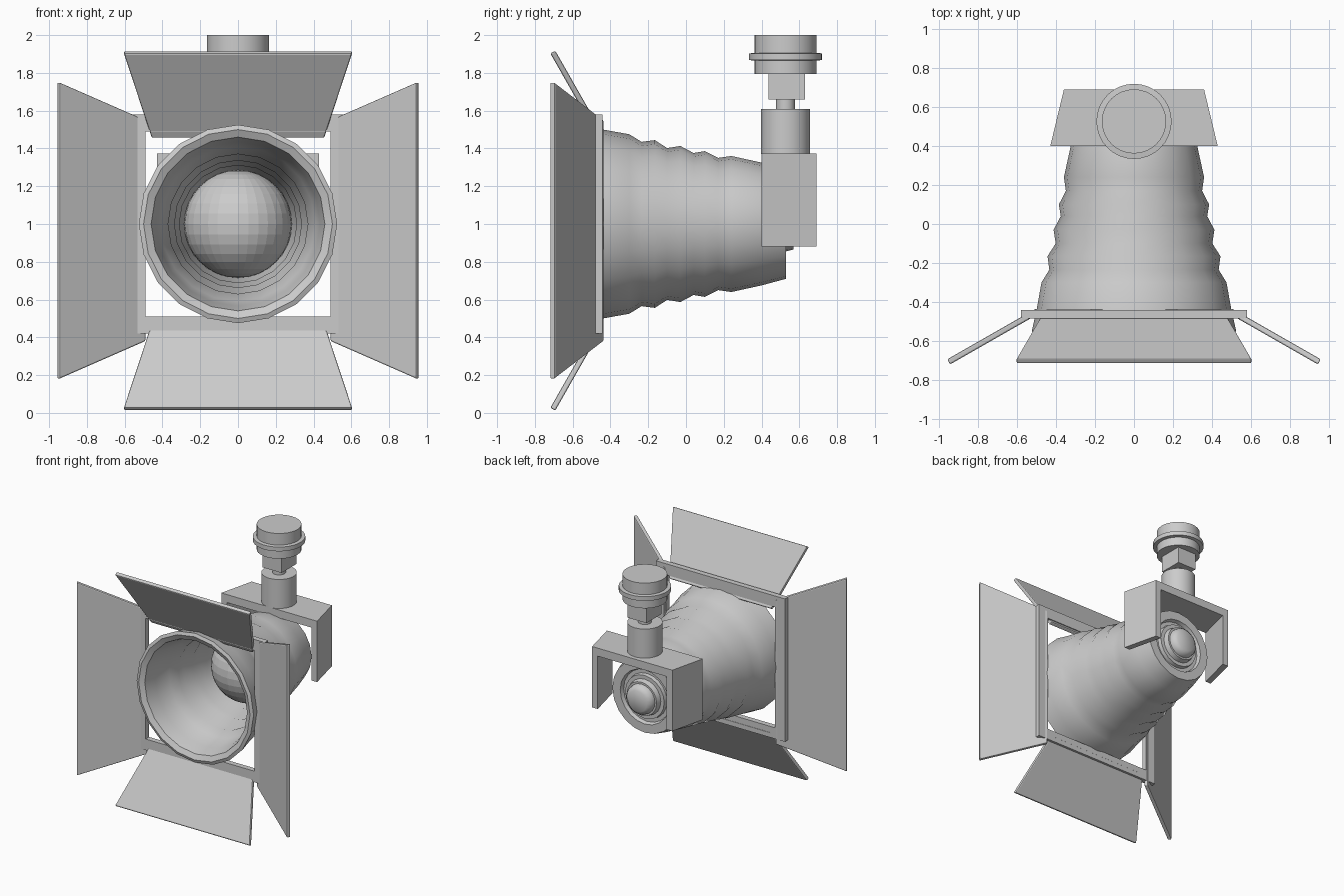
import bpy, bmesh, math
from mathutils import Vector

if "Cube" in bpy.data.objects:
    bpy.data.objects.remove(bpy.data.objects["Cube"])


def finish(name, bm, smooth=None):
    bmesh.ops.recalc_face_normals(bm, faces=bm.faces)
    me = bpy.data.meshes.new(name)
    bm.to_mesh(me)
    bm.free()
    ob = bpy.data.objects.new(name, me)
    bpy.context.collection.objects.link(ob)
    if smooth:
        bpy.ops.object.select_all(action='DESELECT')
        ob.select_set(True)
        bpy.context.view_layer.objects.active = ob
        bpy.ops.object.shade_smooth_by_angle(angle=math.radians(smooth))
    return ob


def lathe(name, profile, sides, place, closed=False, smooth=40):
    """Revolve (radius, position) points; place(a, b, t) maps them into space."""
    bm = bmesh.new()
    rings = []
    for r, t in profile:
        if r == 0:
            rings.append([bm.verts.new(place(0, 0, t))] * sides)
        else:
            rings.append([bm.verts.new(place(r * math.sin(2 * math.pi * i / sides),
                                             r * math.cos(2 * math.pi * i / sides), t))
                          for i in range(sides)])
    pairs = list(zip(rings, rings[1:]))
    if closed:
        pairs.append((rings[-1], rings[0]))
    for a, b in pairs:
        for i in range(sides):
            j = (i + 1) % sides
            bm.faces.new(list(dict.fromkeys((a[i], a[j], b[j], b[i]))))
    return finish(name, bm, smooth)


def prism(name, points, offset):
    """Polygon extruded along an offset vector."""
    bm = bmesh.new()
    off = Vector(offset)
    a = [bm.verts.new(Vector(p) - off / 2) for p in points]
    b = [bm.verts.new(Vector(p) + off / 2) for p in points]
    bm.faces.new(a)
    bm.faces.new(b)
    for i in range(len(a)):
        j = (i + 1) % len(a)
        bm.faces.new((a[i], a[j], b[j], b[i]))
    return finish(name, bm)


def bevel(ob, width):
    m = ob.modifiers.new("edge", 'BEVEL')
    m.width = width
    m.segments = 2


def box(name, x, y, z):
    return prism(name, [(x[0], y[0], z[0]), (x[1], y[0], z[0]), (x[1], y[1], z[0]), (x[0], y[1], z[0])],
                 (0, 0, z[1] - z[0])), z


def along_y(a, b, t):
    return (a, t, 1 + b)


def on_stem(a, b, t):
    return (a, 0.527 + b, t)


# corrugated lamp housing: outer shell, stepped back cap, inner shell
outer = [(0.50, -0.56), (0.525, -0.55), (0.50, -0.44), (0.475, -0.30), (0.435, -0.235),
         (0.444, -0.165), (0.402, -0.10), (0.413, -0.03), (0.376, 0.04), (0.386, 0.10),
         (0.35, 0.17), (0.36, 0.24), (0.325, 0.40), (0.29, 0.53)]
back = [(0.22, 0.53), (0.21, 0.50), (0.18, 0.50), (0.175, 0.53), (0.145, 0.53),
        (0.135, 0.57), (0.12, 0.57), (0.115, 0.60), (0.085, 0.625), (0, 0.625)]
inner = [(0, 0.47)] + [(r - 0.065, y) for r, y in reversed(outer[2:-1])] + [(0.46, -0.54)]
lathe("lamp_housing", outer + back, 20, along_y, smooth=45)
lathe("reflector", inner + [outer[0]], 20, along_y, smooth=45)

# bulb
bpy.ops.mesh.primitive_uv_sphere_add(segments=32, ring_count=16, radius=0.285, location=(0, 0.15, 1))
bpy.context.object.name = "bulb"

# square frame for the shutters
for s in (-1, 1):
    for name, hx, hz, c in (("frame_upright", 0.045, 0.58, (s * 0.535, 0, 1)),
                            ("frame_rail", 0.49, 0.045, (0, 0, 1 + s * 0.535))):
        prism(name, [(c[0] + i * hx, -0.463, c[2] + k * hz)
                     for i, k in ((-1, -1), (1, -1), (1, 1), (-1, 1))], (0, 0.044, 0))

# four angled shutters
ZC, T = 0.965, 0.03
c30, s30 = math.cos(math.pi / 6), 0.5
for s in (-1, 1):
    side = prism("side_shutter", [(s * 0.495, -0.447, ZC - 0.585), (s * 0.952, -0.708, ZC - 0.785),
                                  (s * 0.952, -0.708, ZC + 0.785), (s * 0.495, -0.447, ZC + 0.585)],
                 (s * T * s30, T * c30, 0))
    flap = prism("top_shutter" if s > 0 else "bottom_shutter",
                 [(-0.457, -0.45, ZC + s * 0.497), (0.457, -0.45, ZC + s * 0.497),
                  (0.605, -0.705, ZC + s * 0.945), (-0.605, -0.705, ZC + s * 0.945)],
                 (0, T * c30, s * T * s30))
    bevel(side, 0.008)
    bevel(flap, 0.008)

# tapered yoke bracket
prism("yoke_top", [(-0.43, 0.40, 1.342), (0.43, 0.40, 1.342), (0.36, 0.69, 1.342), (-0.36, 0.69, 1.342)],
      (0, 0, 0.065))
for s in (-1, 1):
    prism("yoke_arm", [(s * 0.43, 0.40, 1.095), (s * 0.36, 0.69, 1.095),
                       (s * 0.31, 0.69, 1.095), (s * 0.38, 0.40, 1.095)], (0, 0, 0.43))

# mounting stem, nut and ceiling plug
lathe("stem", [(0, 1.37), (0.13, 1.37), (0.13, 1.61), (0, 1.61)], 32, on_stem)
lathe("stem_neck", [(0, 1.60), (0.05, 1.60), (0.05, 1.67), (0, 1.67)], 24, on_stem)
prism("stem_block", [(-0.085, 0.437, 1.73), (0.085, 0.437, 1.73), (0.085, 0.63, 1.73), (-0.085, 0.63, 1.73)],
      (0, 0, 0.14))
lathe("ceiling_plug", [(0, 1.795), (0.165, 1.795), (0.165, 1.865), (0.193, 1.868), (0.193, 1.903),
                       (0.165, 1.906), (0.165, 2.0), (0, 2.0)], 32, on_stem)
